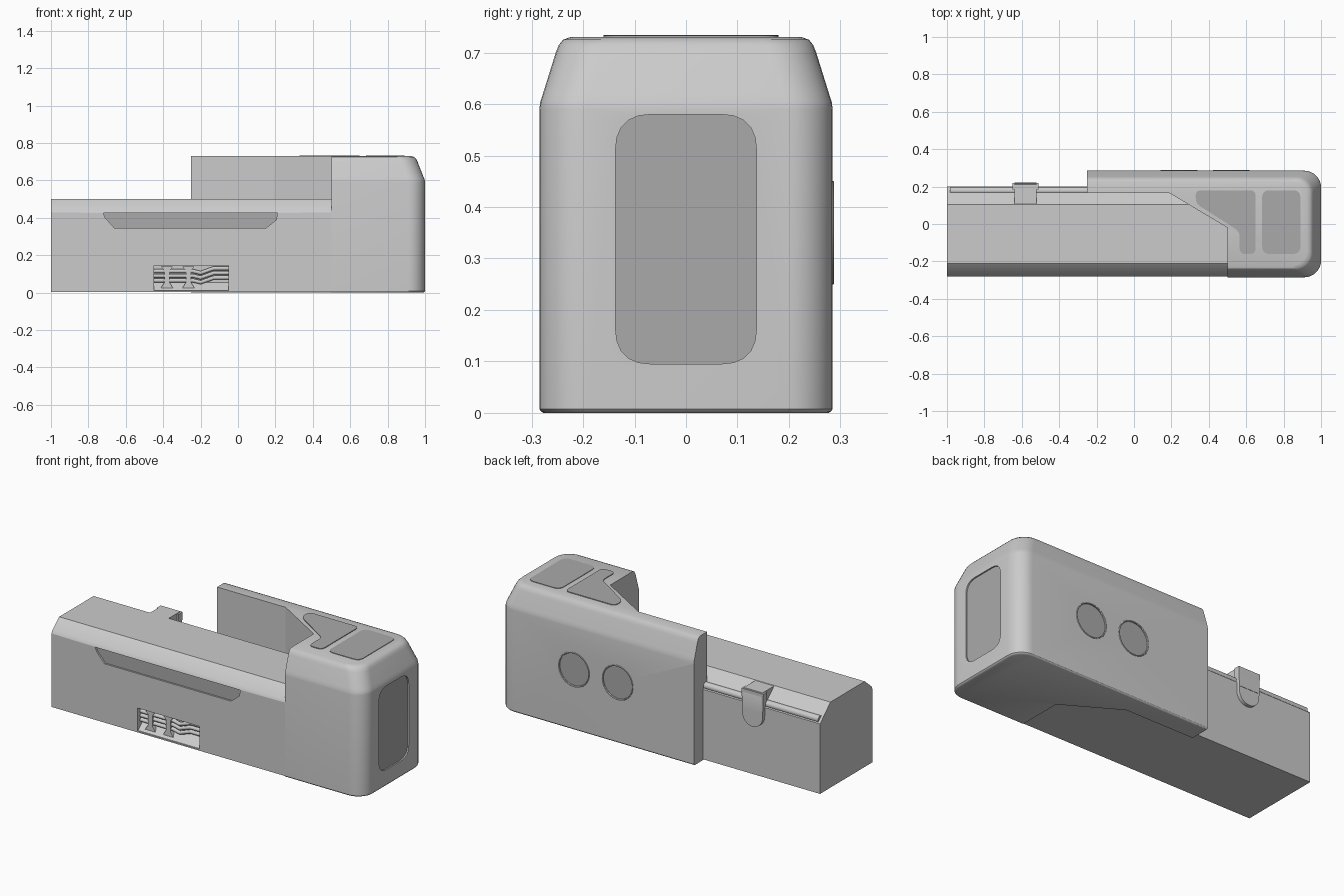
import bpy, bmesh, math
from mathutils import Vector

if "Cube" in bpy.data.objects:
    bpy.data.objects.remove(bpy.data.objects["Cube"])

dark = bpy.data.materials.new("dark_panel")
dark.diffuse_color = (0.4, 0.4, 0.4, 1)
dark.use_nodes = True
dark.node_tree.nodes["Principled BSDF"].inputs["Base Color"].default_value = dark.diffuse_color


def smooth(ob, angle=30):
    bpy.ops.object.select_all(action='DESELECT')
    ob.select_set(True)
    bpy.context.view_layer.objects.active = ob
    bpy.ops.object.shade_smooth_by_angle(angle=math.radians(angle))


def loft(name, rings, mat=None):
    """Closed solid through rings of equal point count."""
    bm = bmesh.new()
    vs = [[bm.verts.new(p) for p in r] for r in rings]
    n = len(rings[0])
    for a, b in zip(vs, vs[1:]):
        for i in range(n):
            bm.faces.new((a[i], a[(i + 1) % n], b[(i + 1) % n], b[i]))
    bm.faces.new(vs[0][::-1])
    bm.faces.new(vs[-1])
    bmesh.ops.recalc_face_normals(bm, faces=bm.faces)
    me = bpy.data.meshes.new(name)
    bm.to_mesh(me)
    bm.free()
    ob = bpy.data.objects.new(name, me)
    bpy.context.collection.objects.link(ob)
    if mat:
        me.materials.append(mat)
    smooth(ob)
    return ob


def prism(name, pts, axis, a, b, mat=None):
    """Extrude a 2D outline along an axis from a to b."""
    put = {'X': lambda u, v, w: (w, u, v),
           'Y': lambda u, v, w: (u, w, v),
           'Z': lambda u, v, w: (u, v, w)}[axis]
    return loft(name, [[put(u, v, w) for u, v in pts] for w in (a, b)], mat)


def rounded(pts, r, seg=5):
    """Round every corner of a 2D outline."""
    out = []
    for i, p in enumerate(pts):
        p = Vector(p)
        d0 = (Vector(pts[i - 1]) - p).normalized()
        d1 = (Vector(pts[(i + 1) % len(pts)]) - p).normalized()
        s, e = p + d0 * r, p + d1 * r
        for k in range(seg + 1):
            t = k / seg
            out.append(tuple(s * (1 - t) ** 2 + p * 2 * t * (1 - t) + e * t * t))
    return out


def rect(x0, y0, x1, y1):
    return [(x0, y0), (x1, y0), (x1, y1), (x0, y1)]


def circle(cx, cy, r, n=40):
    return [(cx + r * math.cos(i * math.tau / n), cy + r * math.sin(i * math.tau / n)) for i in range(n)]


def cut(target, pts, axis, a, b):
    tool = prism("cutter", pts, axis, a, b)
    m = target.modifiers.new("cut", 'BOOLEAN')
    m.object, m.solver = tool, 'EXACT'
    bpy.context.view_layer.objects.active = target
    bpy.ops.object.modifier_apply(modifier=m.name)
    bpy.data.objects.remove(tool)
    smooth(target)


def inset_panel(target, name, pts, axis, surface, out, depth):
    """Shallow pocket with a dark floor; out is +1 or -1 along the axis."""
    floor = surface - out * depth
    cut(target, pts, axis, floor, surface + out * 0.05)
    prism(name, pts, axis, floor - out * 0.01, floor + out * 0.002, dark)


def tube(name, pts, r):
    cu = bpy.data.curves.new(name, 'CURVE')
    cu.dimensions = '3D'
    cu.bevel_depth, cu.bevel_resolution, cu.use_fill_caps = r, 3, True
    sp = cu.splines.new('POLY')
    sp.points.add(len(pts) - 1)
    for q, p in zip(sp.points, pts):
        q.co = (*p, 1)
    ob = bpy.data.objects.new(name, cu)
    bpy.context.collection.objects.link(ob)
    return ob


# Long main body with chamfered top edges
body = prism("main_body", [(-0.28, 0.004), (0.2, 0.004), (0.2, 0.41), (0.105, 0.5), (-0.21, 0.5),
                           (-0.272, 0.447), (-0.28, 0.43)], 'X', -1, 0.502)


# Tall end housing with side arm: outer sides taper near the top
def outline(i):
    r, seg = 0.09, 8
    x1, y1 = 1 - i * 1.25, 0.285 - i
    arc = lambda cy, a0: [(x1 - r + r * math.cos(a0 + k * math.pi / 2 / seg),
                           cy + r * math.sin(a0 + k * math.pi / 2 / seg)) for k in range(seg + 1)]
    return ([(0.5, -y1)] + arc(-y1 + r, -math.pi / 2) + arc(y1 - r, 0) +
            [(-0.25, y1), (-0.25, 0.165), (0.19, 0.165), (0.5, -0.02)])


levels = [(0, 0.008), (0.003, 0.003), (0.008, 0), (0.59, 0), (0.605, 0.002), (0.62, 0.007), (0.7, 0.032),
          (0.715, 0.038), (0.725, 0.046), (0.73, 0.06)]
housing = loft("end_housing", [[(x, y, z) for x, y in outline(i)] for z, i in levels])

# Dark inset panels
inset_panel(body, "front_grip_panel", [(-0.72, 0.425), (-0.71, 0.4), (-0.66, 0.345), (0.15, 0.345),
                                       (0.205, 0.39), (0.21, 0.425)], 'Y', -0.28, -1, 0.012)
inset_panel(housing, "end_panel", rounded(rect(-0.137, 0.095, 0.137, 0.58), 0.07), 'X', 1, 1, 0.01)
for i, x in enumerate((0.24, 0.52)):
    inset_panel(housing, f"round_panel_{i}", circle(x, 0.35, 0.095), 'Y', 0.285, 1, 0.01)
    bpy.ops.mesh.primitive_torus_add(location=(x, 0.284, 0.35), rotation=(math.pi / 2, 0, 0), major_radius=0.097,
                                     minor_radius=0.004, major_segments=40, minor_segments=8)
    rim = bpy.context.object
    rim.name = f"round_panel_rim_{i}"
    smooth(rim)

# Dark plates on the housing top
prism("top_plate_outer", rounded(rect(0.685, -0.16, 0.89, 0.18), 0.04), 'Z', 0.72, 0.733, dark)
prism("top_plate_inner", rounded([(0.33, 0.18), (0.65, 0.18), (0.65, -0.16), (0.565, -0.16), (0.565, -0.04),
                                  (0.33, 0.11)], 0.03), 'Z', 0.72, 0.734, dark)

# Front window with cables held by clips
cut(body, rect(-0.45, 0.012, -0.05, 0.145), 'Y', -0.35, -0.225)
for i, z in enumerate((0.065, 0.09, 0.115)):
    tube(f"cable_{i}", [(-0.45, -0.245, z), (-0.24, -0.245, z), (-0.2, -0.245, z - 0.01),
                        (-0.13, -0.245, z + 0.015), (-0.05, -0.245, z + 0.015)], 0.011)
for i, x in enumerate((-0.38, -0.265)):
    half = [(0.032, 0.025), (0.014, 0.055), (0.014, 0.115), (0.032, 0.14)]
    prism(f"cable_clip_{i}", [(x + u, z) for u, z in half] + [(x - u, z) for u, z in half[::-1]],
          'Y', -0.262, -0.222)
prism("window_sill", [(-0.275, 0.01), (-0.225, 0.01), (-0.225, 0.055)], 'X', -0.45, -0.05)

# Rear rail and latch with rounded tongue
tube("rear_rail", [(-0.985, 0.178, 0.425), (-0.25, 0.178, 0.425)], 0.02)
prism("latch_arm", [(0.1, 0.44), (0.19, 0.38), (0.222, 0.38), (0.222, 0.47), (0.212, 0.498), (0.1, 0.498)],
      'X', -0.64, -0.52)
tongue = [(-0.58 + 0.065 * math.cos(a), 0.355 + 0.065 * math.sin(a))
          for a in (math.pi + k * math.pi / 16 for k in range(17))]
prism("latch_tongue", tongue + [(-0.51, 0.495), (-0.65, 0.495)], 'Y', 0.185, 0.22)
